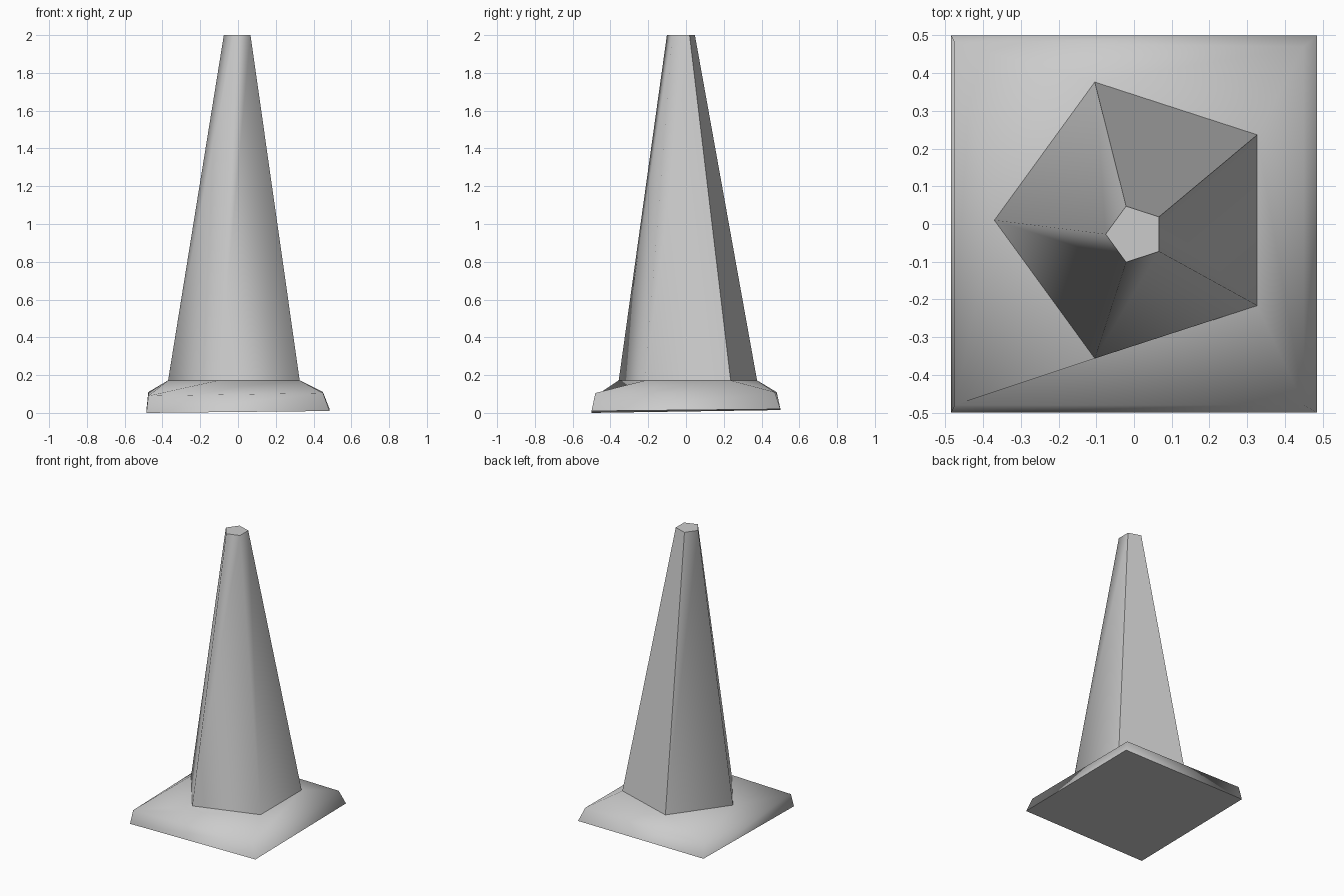
import bpy, bmesh
from math import cos, sin, radians

cube = bpy.data.objects.get("Cube")
if cube:
    bpy.data.objects.remove(cube)

grey = bpy.data.materials.new("plain grey")
grey.use_nodes = True
colour = (0.6, 0.6, 0.6, 1)
grey.diffuse_color = colour
grey.node_tree.nodes["Principled BSDF"].inputs["Base Color"].default_value = colour


def pentagon(bm, cx, cy, z, r):
    """Ring of five points, first one towards -x, running counter-clockwise."""
    return [bm.verts.new((cx + r * cos(radians(180 + 72 * i)),
                          cy + r * sin(radians(180 + 72 * i)), z)) for i in range(5)]


def bridge(bm, low, high):
    n = len(low)
    return [bm.faces.new((low[i], low[(i + 1) % n], high[(i + 1) % n], high[i]))
            for i in range(n)]


def finish(bm, name, sharp):
    for f in bm.faces:
        f.smooth = True
    for e in sharp:
        e.smooth = False
    mesh = bpy.data.meshes.new(name)
    bm.normal_update()
    bm.to_mesh(mesh)
    bm.free()
    mesh.materials.append(grey)
    obj = bpy.data.objects.new(name, mesh)
    bpy.context.collection.objects.link(obj)


SEAM = (0.015, 0.01, 0.172, 0.385)

# Five-sided tapering body, smooth round the front, creased at the back
bm = bmesh.new()
low = pentagon(bm, *SEAM)
high = pentagon(bm, 0.003, -0.027, 2.0, 0.078)
bridge(bm, low, high)
cap = bm.faces.new(high)
creases = [bm.edges.get((low[i], high[i])) for i in (3, 4)]
finish(bm, "cone_body", list(cap.edges) + creases)

# Slightly tilted square foot, sloping up to the body
bm = bmesh.new()
bottom = [bm.verts.new(p) for p in ((-0.485, -0.5, 0.0), (0.485, -0.5, 0.01),
                                    (0.485, 0.5, 0.02), (-0.485, 0.5, 0.015))]
rim = [bm.verts.new(p) for p in ((-0.475, -0.48, 0.09), (0.45, -0.48, 0.105),
                                 (0.45, 0.47, 0.11), (-0.475, 0.48, 0.11))]
bridge(bm, bottom, rim)
under = bm.faces.new(bottom[::-1])
left_tip, front_a, front_b, back_b, back_a = pentagon(bm, *SEAM)
fl, fr, br, bl = rim
for face in ((fl, fr, front_b, front_a), (fr, br, back_b, front_b),
             (br, bl, back_a, back_b), (bl, left_tip, back_a),
             (fl, left_tip, bl), (fl, front_a, left_tip)):
    bm.faces.new(face)
bmesh.ops.recalc_face_normals(bm, faces=bm.faces)
finish(bm, "base", under.edges)
